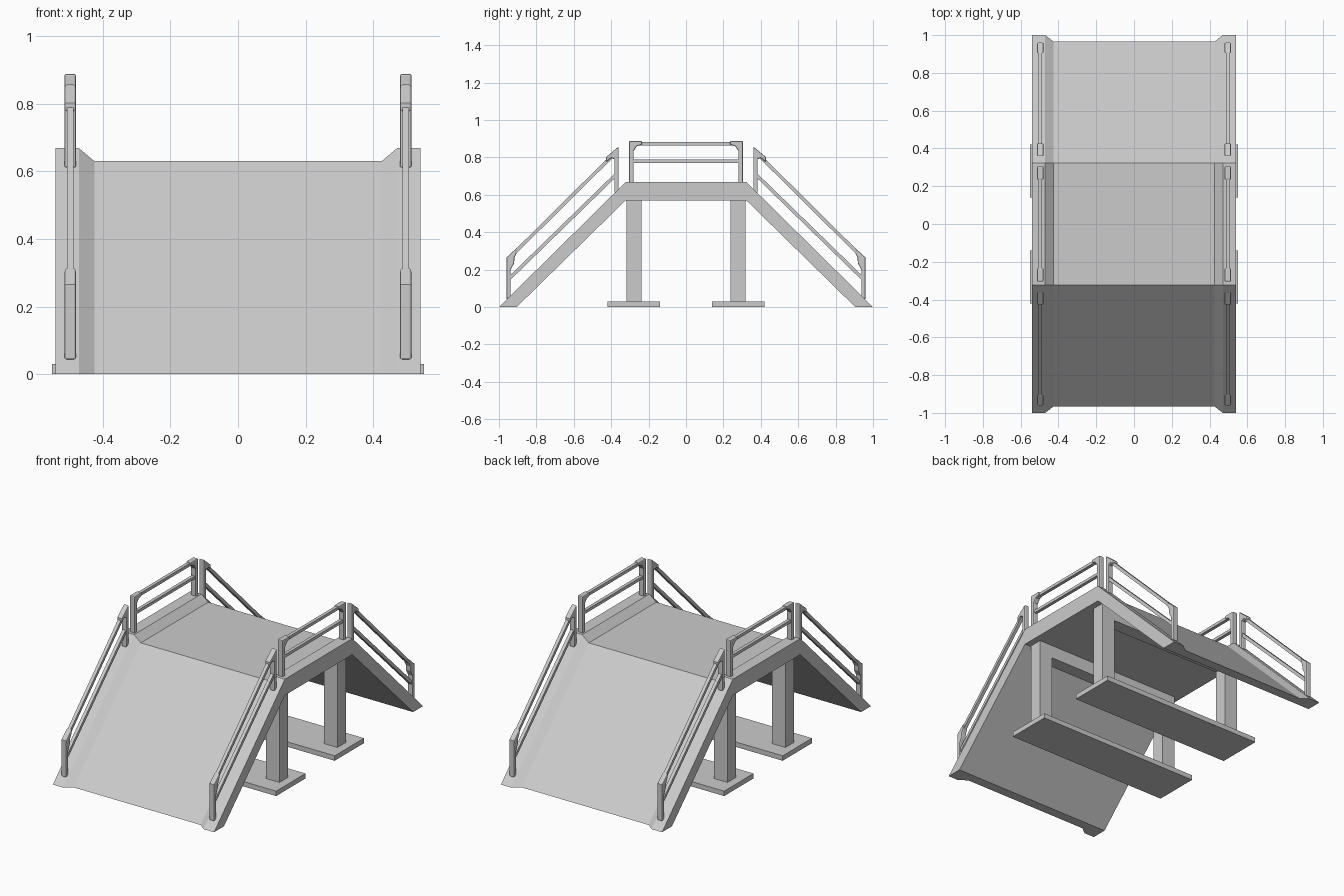
import bpy, bmesh

if "Cube" in bpy.data.objects:
    bpy.data.objects.remove(bpy.data.objects["Cube"])


def finish(name, bm, mirror_x=False, mirror_y=False, bevel=0.0):
    bmesh.ops.recalc_face_normals(bm, faces=bm.faces)
    mesh = bpy.data.meshes.new(name)
    bm.to_mesh(mesh)
    bm.free()
    ob = bpy.data.objects.new(name, mesh)
    bpy.context.collection.objects.link(ob)
    if bevel:
        m = ob.modifiers.new("Bevel", 'BEVEL')
        m.width = bevel
        m.segments = 2
        m.limit_method = 'ANGLE'
        m.angle_limit = 1.2
    if mirror_x or mirror_y:
        m = ob.modifiers.new("Mirror", 'MIRROR')
        m.use_axis = (mirror_x, mirror_y, False)
        m.use_mirror_merge = False
    return ob


def loft(name, sections, **kw):
    """Skin closed (y, z) loops placed at given x positions and cap both ends."""
    bm = bmesh.new()
    rings = [[bm.verts.new((x, y, z)) for y, z in loop] for x, loop in sections]
    n = len(rings[0])
    for a, b in zip(rings, rings[1:]):
        for i in range(n):
            j = (i + 1) % n
            bm.faces.new((a[i], a[j], b[j], b[i]))
    bm.faces.new(rings[0])
    bm.faces.new(rings[-1][::-1])
    return finish(name, bm, **kw)


def prism(name, loop, x0, x1, **kw):
    return loft(name, [(x0, loop), (x1, loop)], **kw)


def rect(y0, y1, z0, z1):
    return [(y0, z0), (y1, z0), (y1, z1), (y0, z1)]


def deck_loop(end, top):
    return [(-end, 0), (-0.323, top), (0.323, top), (end, 0),
            (0.905, 0), (0.323, 0.57), (-0.323, 0.57), (-0.905, 0)]


# Deck and ramps with raised, sloped kerbs
kerb, floor = deck_loop(1.0, 0.668), deck_loop(0.965, 0.63)
loft("deck_and_ramps", [(-0.54, kerb), (-0.47, kerb), (-0.425, floor),
                        (0.425, floor), (0.47, kerb), (0.54, kerb)])

# Support frames: foot plates, columns and cross beams
prism("foot_plate", rect(-0.42, -0.14, 0, 0.03), -0.55, 0.55, mirror_y=True)
prism("support_column", rect(-0.317, -0.237, 0.03, 0.57), 0.41, 0.50,
      mirror_x=True, mirror_y=True)
prism("cross_beam", rect(-0.317, -0.237, 0.49, 0.57), -0.41, 0.41, mirror_y=True)

# Railing posts with corner brackets
posts = {
    "platform_post": [(-0.305, 0.66), (-0.305, 0.888), (-0.235, 0.888), (-0.235, 0.868),
                      (-0.262, 0.86), (-0.28, 0.835), (-0.28, 0.66)],
    "ramp_lower_post": [(-0.96, 0.042), (-0.96, 0.265), (-0.905, 0.315), (-0.905, 0.288),
                        (-0.917, 0.265), (-0.919, 0.235), (-0.937, 0.20), (-0.937, 0.05)],
    "ramp_upper_post": [(-0.383, 0.61), (-0.383, 0.79), (-0.40, 0.797), (-0.427, 0.775),
                        (-0.427, 0.802), (-0.36, 0.858), (-0.36, 0.61)],
}
for name, loop in posts.items():
    prism(name, loop, 0.479, 0.513, mirror_x=True, mirror_y=True, bevel=0.006)

# Platform rails
for name, z0, z1 in (("platform_top_rail", 0.865, 0.883), ("platform_middle_rail", 0.77, 0.788)):
    prism(name, rect(-0.29, 0.29, z0, z1), 0.486, 0.506, mirror_x=True)

# Ramp rails
for name, za, zb in (("ramp_top_rail", 0.275, 0.845), ("ramp_middle_rail", 0.165, 0.725)):
    prism(name, [(-0.945, za), (-0.37, zb), (-0.37, zb - 0.026), (-0.945, za - 0.026)],
          0.486, 0.506, mirror_x=True, mirror_y=True)
